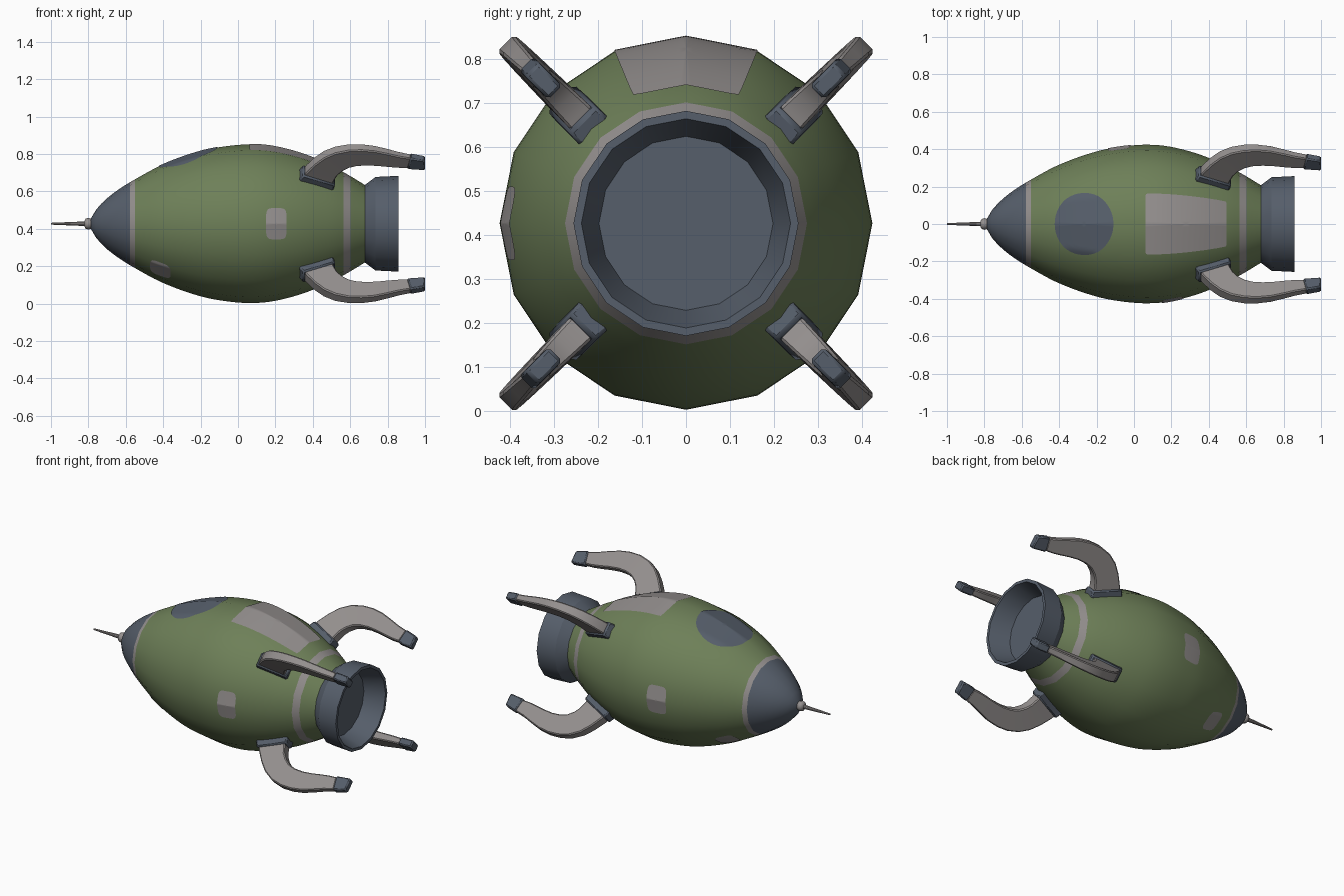
import bpy, bmesh, math

if "Cube" in bpy.data.objects:
    bpy.data.objects.remove(bpy.data.objects["Cube"])

CZ = 0.427          # height of the rocket axis
SIDES = 16


def material(name, rgb):
    m = bpy.data.materials.new(name)
    m.diffuse_color = (*rgb, 1)
    m.use_nodes = True
    m.node_tree.nodes["Principled BSDF"].inputs["Base Color"].default_value = m.diffuse_color
    return m


GREEN = material("olive green", (0.155, 0.215, 0.098))
GREY = material("warm grey", (0.30, 0.28, 0.275))
SLATE = material("slate blue", (0.092, 0.112, 0.145))


def finish(name, bm, mats, angle=35, fix=True):
    if fix:
        bmesh.ops.recalc_face_normals(bm, faces=bm.faces)
    me = bpy.data.meshes.new(name)
    bm.to_mesh(me)
    bm.free()
    for m in mats:
        me.materials.append(m)
    for p in me.polygons:
        p.use_smooth = True
    me.set_sharp_from_angle(angle=math.radians(angle))
    ob = bpy.data.objects.new(name, me)
    bpy.context.collection.objects.link(ob)
    ob.location.z = CZ
    return ob


def smooth_curve(pts):
    """Cubic through the points, returned as a function of x."""
    n = len(pts)

    def slope(i):
        a, b = pts[max(i - 1, 0)], pts[min(i + 1, n - 1)]
        return (b[1] - a[1]) / (b[0] - a[0])

    def f(x):
        i = 0
        while i < n - 2 and x > pts[i + 1][0]:
            i += 1
        (x0, y0), (x1, y1) = pts[i], pts[i + 1]
        h = x1 - x0
        t = (x - x0) / h
        return ((2*t**3 - 3*t*t + 1) * y0 + (t**3 - 2*t*t + t) * h * slope(i)
                + (3*t*t - 2*t**3) * y1 + (t**3 - t*t) * h * slope(i + 1))
    return f


def skin(bm, rings):
    """Join closed rings of points and cap both ends."""
    vs = [[bm.verts.new(p) for p in r] for r in rings]
    n = len(vs[0])
    for a, b in zip(vs, vs[1:]):
        for k in range(n):
            bm.faces.new((a[k], a[(k + 1) % n], b[(k + 1) % n], b[k]))
    bm.faces.new(vs[0])
    bm.faces.new(vs[-1])


def revolve(name, prof, mats, rule=None, n=SIDES, angle=35):
    bm = bmesh.new()
    skin(bm, [[(x, r * math.sin(2 * math.pi * k / n), r * math.cos(2 * math.pi * k / n))
               for k in range(n)] for x, r in prof])
    if rule:
        for f in bm.faces:
            f.material_index = rule(f.calc_center_median().x)
    return finish(name, bm, mats, angle)


# Hull with nose and stripes
radius = smooth_curve([(-.79, .022), (-.77, .06), (-.72, .118), (-.65, .175), (-.56, .232),
                       (-.4, .317), (-.2, .388), (-.05, .416), (.08, .424), (.2, .412),
                       (.35, .372), (.5, .31), (.6, .255), (.69, .2)])
xs = sorted([-.79 + 1.48 * i / 48 for i in range(49)] + [-.577, -.552, .565, .602])


def hull_colour(x):
    if x < -.577:
        return 2
    return 1 if x < -.552 or .565 < x < .602 else 0


revolve("hull", [(x, radius(x)) for x in xs], [GREEN, GREY, SLATE], hull_colour)

# Exhaust nozzle
revolve("nozzle", [(.675, .205), (.735, .25), (.857, .256), (.857, .238), (.735, .198)],
        [SLATE], angle=30)

# Nose spike and its collar
revolve("nose_spike", [(-1, .005), (-.8, .013)], [GREY], n=10)
revolve("spike_collar", [(-.822, .014), (-.814, .027), (-.8, .031), (-.788, .028), (-.78, .02)],
        [GREY], n=12, angle=60)


# Thin painted plates that follow the faceted hull
def plate(name, mat, cx, hx, centre, half, power, by_angle=False, lift=.003):
    step = 2 * math.pi / SIDES
    rings, n = 10, 64

    def point(u, v):
        x = cx + u * hx
        r = radius(x)
        a = centre + v * (half if by_angle else half / r)
        flat = math.cos(step / 2) / math.cos(a % step - step / 2)
        r = r * flat + lift
        return (x, r * math.sin(a), r * math.cos(a))

    bm = bmesh.new()
    mid = bm.verts.new(point(0, 0))
    prev = None
    for j in range(1, rings + 1):
        ring = []
        for k in range(n):
            c, s = math.cos(2 * math.pi * k / n), math.sin(2 * math.pi * k / n)
            d = j / rings * (abs(c) ** power + abs(s) ** power) ** (-1 / power)
            ring.append(bm.verts.new(point(c * d, s * d)))
        for k in range(n):
            m = (k + 1) % n
            if prev:
                bm.faces.new((prev[k], ring[k], ring[m], prev[m]))
            else:
                bm.faces.new((mid, ring[k], ring[m]))
        prev = ring
    bmesh.ops.recalc_face_normals(bm, faces=bm.faces)
    bm.normal_update()
    out = bm.faces[:][0]
    if out.normal.dot((0, math.sin(centre), math.cos(centre))) < 0:
        bmesh.ops.reverse_faces(bm, faces=bm.faces)
    finish(name, bm, [mat], 60, fix=False)


plate("top_window", SLATE, -.267, .157, 0, .173, 2)
plate("top_panel", GREY, .278, .217, 0, math.pi / 8, 60, True)
plate("front_side_patch", GREY, .205, .055, -math.pi / 2, .085, 5)
plate("back_side_patch", GREY, -.08, .06, math.pi / 2, .088, 5)
for side, word in ((-1, "front"), (1, "back")):
    plate(word + "_lower_patch", GREY, -.415, .055, side * math.radians(143), .06, 4)


# Four curved legs: base plate, arm and foot cap, laid out in the x-z plane
outer = [(.345, .37), (.365, .415), (.41, .475), (.46, .525), (.52, .56), (.59, .578), (.66, .58),
         (.73, .57), (.8, .548), (.86, .527), (.925, .51)]
inner = [(.50, .31), (.512, .35), (.53, .39), (.555, .42), (.59, .445), (.635, .458), (.69, .461),
         (.75, .455), (.81, .445), (.86, .438), (.91, .436)]


def section(o, i, t):
    return [(o[0], -t, o[1]), (o[0], t, o[1]), (i[0], t, i[1]), (i[0], -t, i[1])]


def bevelled(ob, width, angle):
    ob.rotation_euler.x = angle
    mod = ob.modifiers.new("bevel", 'BEVEL')
    mod.width = width
    mod.segments = 1
    mod.limit_method = 'ANGLE'
    mod.angle_limit = math.radians(50)


for q in range(4):
    ang = math.pi / 4 + q * math.pi / 2
    tag = "leg_%d_" % (q + 1)

    bm = bmesh.new()
    last = len(outer) - 1
    skin(bm, [section(o, i, .036 - .017 * k / last)
              for k, (o, i) in enumerate(zip(outer, inner))])
    bevelled(finish(tag + "arm", bm, [GREY]), .006, ang)

    bm = bmesh.new()
    skin(bm, [section((.922, .515), (.905, .43), .023),
              section((1.0, .495), (1.0, .42), .022)])
    bevelled(finish(tag + "foot", bm, [SLATE]), .007, ang)

    bm = bmesh.new()
    c, s = math.cos(math.radians(-23)), math.sin(math.radians(-23))
    rings = []
    for h, grow in ((-.03, 1), (.025, .93)):
        rings.append([(.425 + c * u * .1 * grow - s * h, v * .046 * grow,
                       .347 + s * u * .1 * grow + c * h)
                      for u, v in ((-1, -1), (1, -1), (1, 1), (-1, 1))])
    skin(bm, rings)
    bevelled(finish(tag + "base", bm, [SLATE]), .008, ang)
